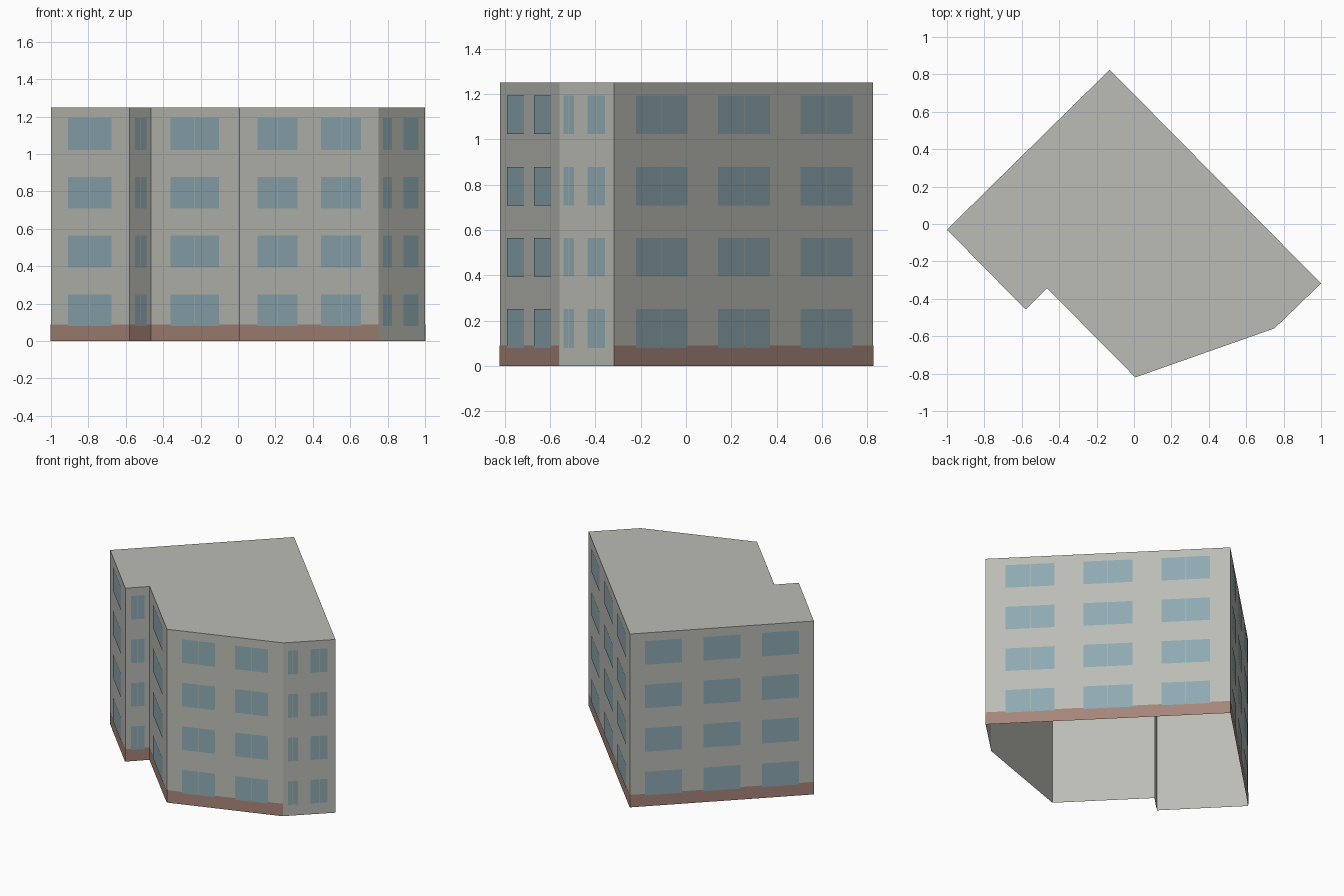
import bpy
import bmesh
from mathutils import Vector

if "Cube" in bpy.data.objects:
    bpy.data.objects.remove(bpy.data.objects["Cube"])


def material(name, rgb):
    m = bpy.data.materials.new(name)
    m.use_nodes = True
    m.diffuse_color = (*rgb, 1)
    bsdf = m.node_tree.nodes["Principled BSDF"]
    bsdf.inputs["Base Color"].default_value = (*rgb, 1)
    bsdf.inputs["Roughness"].default_value = 0.9
    return m


plaster = material("grey plaster", (0.50, 0.505, 0.46))
glass = material("blue glass", (0.27, 0.405, 0.45))
brick = material("brown brick", (0.38, 0.235, 0.19))

HEIGHT = 1.25
BAND = 0.09
SILLS = [0.08 + 0.314 * storey for storey in range(4)]
WINDOW_HEIGHT = 0.17
GAP = 0.003

# Footprint corners, anticlockwise from the north corner
corners = [Vector(p) for p in [(-0.13, 0.825), (-1, -0.03), (-0.58, -0.457),
                               (-0.465, -0.343), (0.007, -0.82),
                               (0.751, -0.558), (1, -0.318)]]

# For each wall: name, window spans as fractions of its length, brick band or not
triple = [(0.082, 0.282), (0.4, 0.6), (0.718, 0.918)]
single = [(0.225, 0.775)]
walls = [
    ("north_west", triple, True),
    ("south_west", single, True),
    ("notch", single, True),
    ("south_west_wing", single, True),
    ("south", [(0.13, 0.417), (0.587, 0.873)], True),
    ("south_east", [(0.09, 0.28), (0.525, 0.85)], False),
    ("north_east", triple, True),
]


def finish(bm, name, mat):
    mesh = bpy.data.meshes.new(name)
    bm.to_mesh(mesh)
    bm.free()
    mesh.materials.append(mat)
    obj = bpy.data.objects.new(name, mesh)
    bpy.context.collection.objects.link(obj)
    return obj


def panel(bm, a, b, start, end, low, high, offset=0.0):
    """Upright rectangle on the wall from a to b, lifted outward by offset."""
    along = b - a
    out = Vector((along.y, -along.x)).normalized() * offset
    p, q = a + along * start + out, a + along * end + out
    bm.faces.new([bm.verts.new((v.x, v.y, z)) for v, z in
                  ((p, low), (q, low), (q, high), (p, high))])


# Shell: walls and flat roof, open underneath
bm = bmesh.new()
roof = bm.faces.new([bm.verts.new((c.x, c.y, HEIGHT)) for c in corners])
for i, a in enumerate(corners):
    panel(bm, a, corners[(i + 1) % len(corners)], 0, 1, 0, HEIGHT)
bmesh.ops.remove_doubles(bm, verts=bm.verts, dist=0.0001)
finish(bm, "walls_and_roof", plaster)

# Brick band and paired window panes on each wall
for i, (name, spans, has_band) in enumerate(walls):
    a, b = corners[i], corners[(i + 1) % len(corners)]
    if has_band:
        bm = bmesh.new()
        panel(bm, a, b, 0, 1, 0, BAND, 0.002)
        finish(bm, name + "_brick_band", brick)
    bm = bmesh.new()
    half_gap = GAP / 2 / (b - a).length
    for start, end in spans:
        middle = (start + end) / 2
        for sill in SILLS:
            top = sill + WINDOW_HEIGHT
            panel(bm, a, b, start, middle - half_gap, sill, top, 0.004)
            panel(bm, a, b, middle + half_gap, end, sill, top, 0.004)
    finish(bm, name + "_windows", glass)
